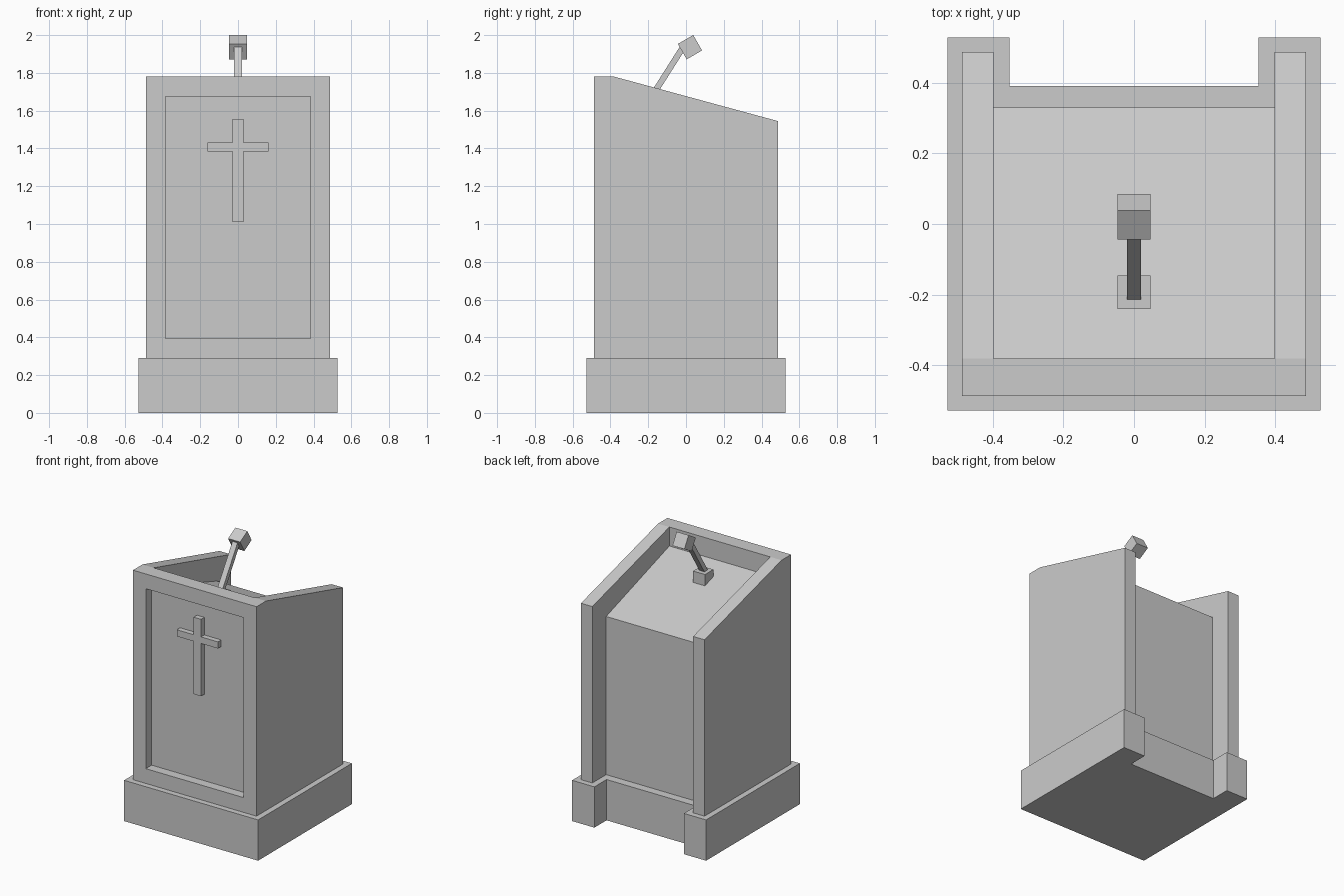
import bpy
import math
from mathutils import Vector, Matrix

start_cube = bpy.data.objects.get("Cube")
if start_cube:
    bpy.data.objects.remove(start_cube, do_unlink=True)

GREY = (0.6, 0.6, 0.6, 1.0)
stone = bpy.data.materials.new("light_grey")
stone.use_nodes = True
stone.diffuse_color = GREY
bsdf = next(n for n in stone.node_tree.nodes if n.type == 'BSDF_PRINCIPLED')
bsdf.inputs["Base Color"].default_value = GREY


def prism(name, outline, axis, low, high):
    """Extrude a 2D outline along x (outline is y,z), y (x,z) or z (x,y)."""
    def point(a, b, t):
        return {'x': (t, a, b), 'y': (a, t, b), 'z': (a, b, t)}[axis]
    n = len(outline)
    verts = [point(a, b, t) for t in (low, high) for a, b in outline]
    faces = [list(range(n)), list(range(n, 2 * n))]
    faces += [(i, (i + 1) % n, n + (i + 1) % n, n + i) for i in range(n)]
    mesh = bpy.data.meshes.new(name)
    mesh.from_pydata(verts, [], faces)
    mesh.materials.append(stone)
    obj = bpy.data.objects.new(name, mesh)
    bpy.context.collection.objects.link(obj)
    # Consistent outward normals
    import bmesh
    bm = bmesh.new()
    bm.from_mesh(mesh)
    bmesh.ops.recalc_face_normals(bm, faces=bm.faces)
    bm.to_mesh(mesh)
    bm.free()
    return obj


def rect(a0, a1, b0, b1):
    return [(a0, b0), (a1, b0), (a1, b1), (a0, b1)]


def box(name, size, centre, tilt=0.0):
    w, d, h = (s / 2 for s in size)
    obj = prism(name, rect(-w, w, -d, d), 'z', -h, h)
    obj.data.transform(Matrix.Translation(centre) @ Matrix.Rotation(tilt, 4, 'X'))
    return obj


def carve(target, cutter):
    cutter.hide_render = True
    mod = target.modifiers.new("carve", 'BOOLEAN')
    mod.operation = 'DIFFERENCE'
    mod.solver = 'EXACT'
    mod.object = cutter
    bpy.context.view_layer.objects.active = target
    bpy.ops.object.modifier_apply(modifier=mod.name)
    bpy.data.objects.remove(cutter, do_unlink=True)


# Plinth with a foot notch at the back
OUT, NOTCH = 0.527, 0.352
right_half = [(OUT, -OUT), (OUT, OUT), (NOTCH, OUT), (NOTCH, 0.39)]
prism("plinth", right_half + [(-x, y) for x, y in reversed(right_half)], 'z', 0, 0.29)

# Body with sloping rim, hollowed for the desk and open at the back
W, INNER, RIM = 0.486, 0.397, -0.38
body = prism("body", [(-W, 0.27), (W, 0.27), (W, 1.545), (RIM, 1.78), (-W, 1.78)],
             'x', -W, W)
carve(body, prism("desk_cutter", [(RIM, 1.645), (0.33, 1.415), (0.33, 0.1),
                                  (0.7, 0.1), (0.7, 2.1), (RIM, 2.1)],
                  'x', -INNER, INNER))

# Recessed front panel
carve(body, prism("panel_cutter", rect(-0.385, 0.385, 0.395, 1.675), 'y', -0.6, -0.42))

# Cross on the front panel
ARM, POST = 0.162, 0.029
half_cross = [(POST, 1.01), (POST, 1.385), (ARM, 1.385), (ARM, 1.432),
              (POST, 1.432), (POST, 1.557)]
prism("front_cross", half_cross + [(-x, z) for x, z in reversed(half_cross)],
      'y', -0.457, -0.415)

# Microphone: foot, slanted stem and tilted head
box("microphone_foot", (0.094, 0.094, 0.13), (0, -0.193, 1.585))
foot, tip = Vector((0, -0.2, 1.645)), Vector((0, -0.01, 1.945))
stem = tip - foot
box("microphone_stem", (0.04, 0.032, stem.length), (foot + tip) / 2,
    -math.atan2(stem.y, stem.z))
box("microphone_head", (0.094, 0.094, 0.094), (0, 0.021, 1.936), math.radians(30))
